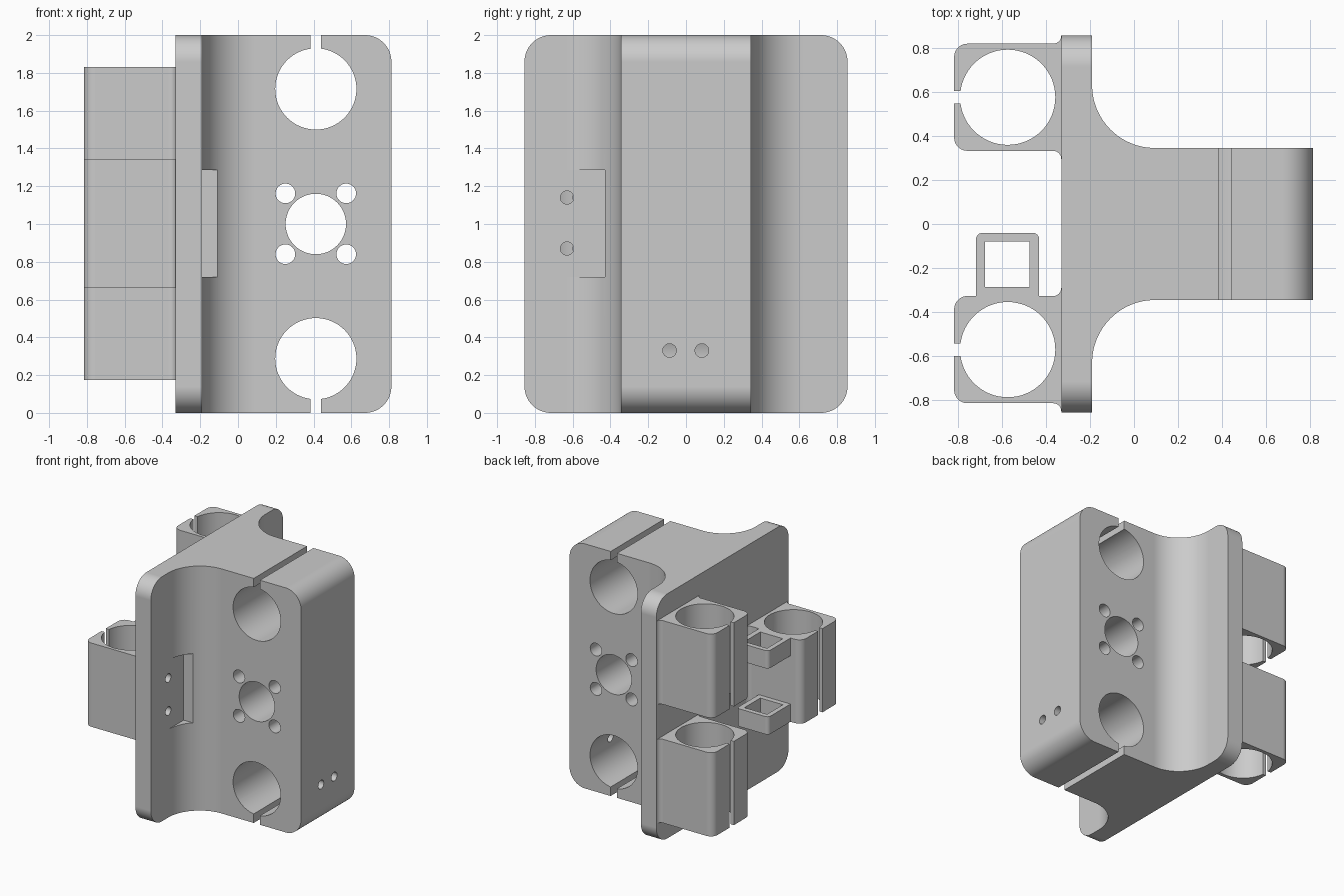
import bpy, bmesh
from math import sin, cos, pi, radians

cube = bpy.data.objects.get("Cube")
if cube:
    bpy.data.objects.remove(cube, do_unlink=True)

grey = bpy.data.materials.new("plain grey")
grey.use_nodes = True
grey.diffuse_color = (0.6, 0.6, 0.6, 1)
grey.node_tree.nodes["Principled BSDF"].inputs["Base Color"].default_value = (0.6, 0.6, 0.6, 1)


def arc(cu, cv, r, start, end, n=16):
    """Points on an arc, angles in degrees."""
    angles = [radians(start + (end - start) * i / n) for i in range(n + 1)]
    return [(cu + r * cos(a), cv + r * sin(a)) for a in angles]


def circle(cu, cv, r, n=64):
    return arc(cu, cv, r, 0, 360, n)[:-1]


def rect(u0, u1, v0, v1):
    return [(u0, v0), (u1, v0), (u1, v1), (u0, v1)]


def rounded(u0, u1, v0, v1, r):
    return (arc(u0 + r, v0 + r, r, 180, 270) + arc(u1 - r, v0 + r, r, 270, 360)
            + arc(u1 - r, v1 - r, r, 0, 90) + arc(u0 + r, v1 - r, r, 90, 180))


def extrude(name, pts, axis, lo, hi):
    """Prism from a profile: axis z uses (x, y), y uses (x, z), x uses (y, z)."""
    place = {"z": lambda u, v, w: (u, v, w),
             "y": lambda u, v, w: (u, w, v),
             "x": lambda u, v, w: (w, u, v)}[axis]
    bm = bmesh.new()
    rings = [[bm.verts.new(place(u, v, w)) for u, v in pts] for w in (lo, hi)]
    for ring in rings:
        bm.faces.new(ring)
    for i in range(len(pts)):
        j = (i + 1) % len(pts)
        bm.faces.new((rings[0][i], rings[0][j], rings[1][j], rings[1][i]))
    bmesh.ops.recalc_face_normals(bm, faces=bm.faces)
    mesh = bpy.data.meshes.new(name)
    bm.to_mesh(mesh)
    bm.free()
    mesh.materials.append(grey)
    obj = bpy.data.objects.new(name, mesh)
    bpy.context.collection.objects.link(obj)
    return obj


def select(obj):
    bpy.ops.object.select_all(action="DESELECT")
    obj.select_set(True)
    bpy.context.view_layer.objects.active = obj


def shape(obj, operation, *prism):
    """Boolean a temporary prism with the object."""
    cutter = extrude("cutter", *prism)
    cutter.hide_render = True
    mod = obj.modifiers.new("shape", "BOOLEAN")
    mod.operation, mod.object, mod.solver = operation, cutter, "EXACT"
    select(obj)
    bpy.ops.object.modifier_apply(modifier=mod.name)
    bpy.data.objects.remove(cutter, do_unlink=True)


def cut(obj, *prism):
    shape(obj, "DIFFERENCE", *prism)


def finish(obj):
    select(obj)
    bpy.ops.object.shade_smooth_by_angle(angle=radians(30))
    obj.modifiers.new("even shading", "WEIGHTED_NORMAL").keep_sharp = True


def screw_holes(obj):
    for z in (0.87, 1.14):
        cut(obj, circle(-0.63, z, 0.035, 24), "x", -0.55, 0)


# Carriage body: back plate, concave fillets and rod block
right_half = [(-0.33, -1), (-0.19, -1)] + arc(0.095, -0.63, 0.285, 180, 90, 32) + [(1, -0.345)]
outline = right_half + [(u, -v) for u, v in reversed(right_half)]
body = extrude("carriage_body", outline, "z", -0.1, 2.1)
shape(body, "INTERSECT", rounded(-0.855, 0.855, 0, 2, 0.14), "x", -0.5, 1.2)
shape(body, "INTERSECT", rounded(-1, 0.812, 0, 2, 0.14), "y", -1.2, 1.2)

# Rod bores with clamping slits
for z, slit in ((0.287, (-0.1, 0.2)), (1.715, (1.8, 2.1))):
    cut(body, circle(0.412, z, 0.215), "y", -0.6, 0.6)
    cut(body, rect(0.384, 0.44, *slit), "y", -0.6, 0.6)

# Lead screw bore and its four bolt holes
cut(body, circle(0.412, 1, 0.16), "y", -0.6, 0.6)
for x in (0.251, 0.573):
    for z in (0.84, 1.162):
        cut(body, circle(x, z, 0.052, 32), "y", -0.6, 0.6)

# Set screw holes, fillet pocket and plate screw holes
for y in (-0.087, 0.084):
    cut(body, circle(y, 0.33, 0.036, 24), "x", 0.45, 1)
cut(body, rect(-0.7, -0.43, 0.72, 1.285), "x", -0.19, 0.2)
screw_holes(body)
finish(body)


def bearing_holder(name, y, z):
    """Split clamp with rounded outer corners and flared root."""
    h, f, back, root = 0.243, 0.037, -0.816, -0.33
    half = ([(root + 0.02, h + f)] + arc(root - f, h + f, f, 0, -90, 8)
            + arc(back + 0.06, h - 0.06, 0.06, 90, 180, 10))
    pts = half + [(u, -v) for u, v in reversed(half)]
    obj = extrude(name, [(u, v + y) for u, v in pts], "z", z, z + 0.685)
    cut(obj, circle(-0.573, y, 0.216), "z", z - 0.1, z + 0.8)
    cut(obj, rect(-0.9, -0.7, y - 0.028, y + 0.028), "z", z - 0.1, z + 0.8)
    return obj


finish(bearing_holder("upper_bearing_holder", 0.575, 1.145))
finish(bearing_holder("lower_bearing_holder", 0.575, 0.175))
middle = bearing_holder("middle_bearing_holder", -0.57, 0.66)
screw_holes(middle)
finish(middle)

# Square belt loops on the side of the middle holder
for name, z in (("lower_belt_loop", 0.66), ("upper_belt_loop", 1.2)):
    pts = ([(-0.717, -0.335), (-0.43, -0.335)] + arc(-0.46, -0.07, 0.03, 0, 90, 8)
           + arc(-0.687, -0.07, 0.03, 90, 180, 8))
    loop = extrude(name, pts, "z", z, z + 0.145)
    cut(loop, rect(-0.677, -0.473, -0.285, -0.08), "z", z - 0.1, z + 0.3)
    finish(loop)
